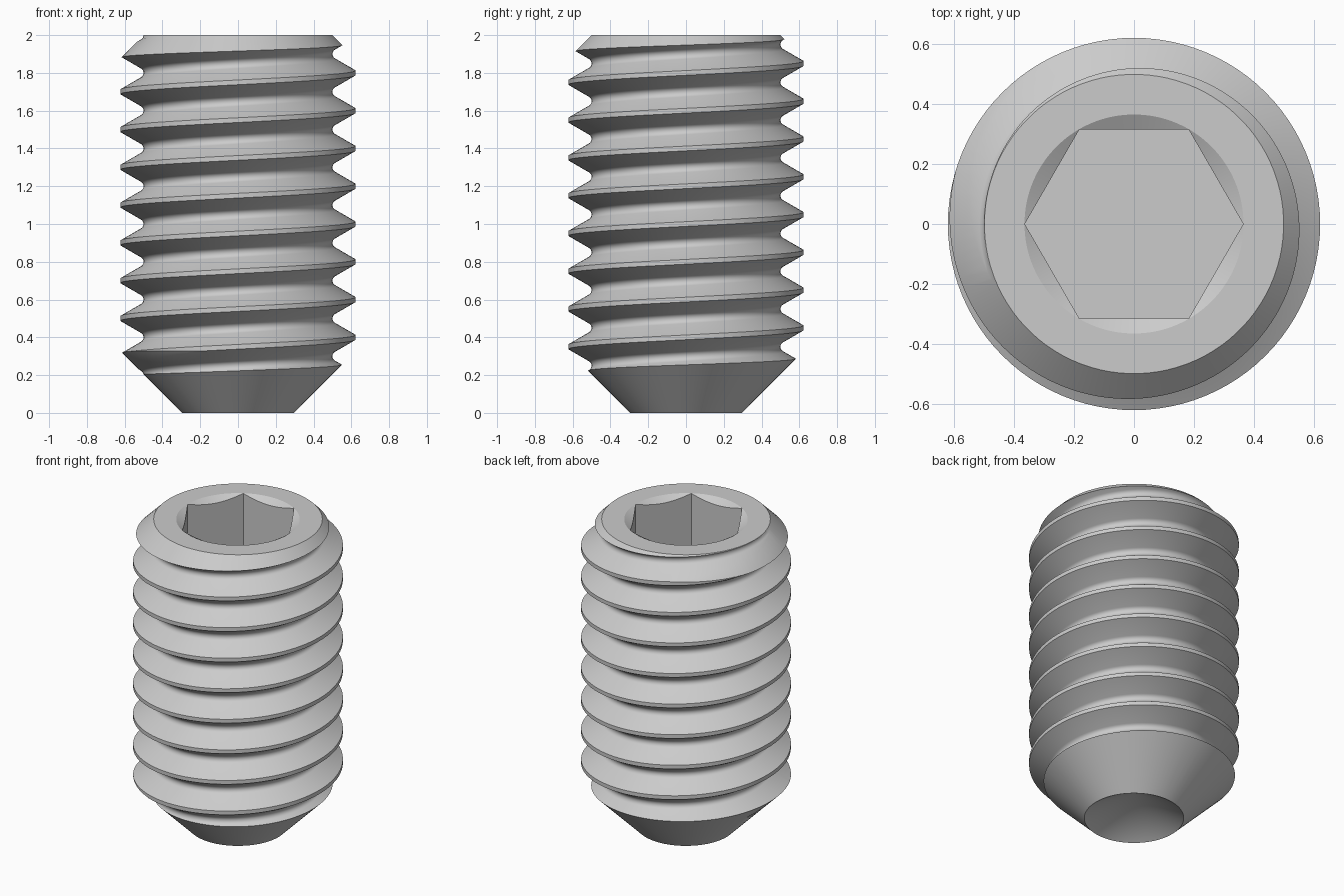
import bpy, bmesh
from math import pi, sin, cos, radians, sqrt

if "Cube" in bpy.data.objects:
    bpy.data.objects.remove(bpy.data.objects["Cube"])

N = 96            # steps per turn
PITCH = 0.2
R_MAJOR = 0.622


def make_object(name, bm):
    bmesh.ops.recalc_face_normals(bm, faces=bm.faces)
    mesh = bpy.data.meshes.new(name)
    bm.to_mesh(mesh)
    bm.free()
    obj = bpy.data.objects.new(name, mesh)
    bpy.context.collection.objects.link(obj)
    return obj


def lathe(name, profile, sides, phase=0.0):
    """Closed solid of revolution; first and last points lie on the axis."""
    bm = bmesh.new()
    low = bm.verts.new((0, 0, profile[0][1]))
    high = bm.verts.new((0, 0, profile[-1][1]))
    rings = [[bm.verts.new((r * cos(phase + 2 * pi * i / sides),
                            r * sin(phase + 2 * pi * i / sides), z))
              for i in range(sides)] for r, z in profile[1:-1]]
    for i in range(sides):
        j = (i + 1) % sides
        bm.faces.new((low, rings[0][j], rings[0][i]))
        bm.faces.new((high, rings[-1][i], rings[-1][j]))
        for a, b in zip(rings, rings[1:]):
            bm.faces.new((a[i], a[j], b[j], b[i]))
    return make_object(name, bm)


def helical_rod(name, first, last):
    """Solid threaded rod: one pitch profile swept along a right-hand helix."""
    half = PITCH / 16
    rho = 0.03
    centre = R_MAJOR + sqrt(3) * (half - PITCH / 2) + 2 * rho
    profile = [(-half, R_MAJOR), (half, R_MAJOR)]
    for k in range(9):
        a = radians(-60 + 15 * k)
        profile.append((PITCH / 2 + rho * sin(a), centre - rho * cos(a)))
    count = (last - first) * N
    bm = bmesh.new()
    grid = []
    for i in range(count + N + 1):
        t = 2 * pi * (i % N) / N
        z = PITCH * (first + i / N)
        # the last turn only closes the top of the previous one
        pts = profile if i <= count else profile[:1]
        grid.append([bm.verts.new((r * cos(t), r * sin(t), z + u)) for u, r in pts])
    for i in range(count):
        a = grid[i] + [grid[i + N][0]]
        b = grid[i + 1] + [grid[i + 1 + N][0]]
        for p in range(len(profile)):
            bm.faces.new((a[p], b[p], b[p + 1], a[p + 1]))
    # fan caps, outside the finished length
    bottom = bm.verts.new((0, 0, PITCH * (first + 0.5)))
    top = bm.verts.new((0, 0, PITCH * (last + 0.5)))
    middle = PITCH * (first + last) / 2
    for e in [e for e in bm.edges if e.is_boundary]:
        tip = bottom if e.verts[0].co.z < middle else top
        bm.faces.new((e.verts[0], e.verts[1], tip))
    return make_object(name, bm)


def boolean(obj, tool, operation):
    mod = obj.modifiers.new(operation.lower(), 'BOOLEAN')
    mod.operation = operation
    mod.solver = 'EXACT'
    mod.object = tool
    tool.hide_render = True
    bpy.context.view_layer.objects.active = obj
    bpy.ops.object.modifier_apply(modifier=mod.name)
    bpy.data.objects.remove(tool, do_unlink=True)


# threaded body
screw = helical_rod("threaded_screw", -3, 12)

# outer limits: cupped tip, chamfered ends, countersunk socket mouth
envelope = lathe("end_shape", [(0, 0.168), (0.295, 0), (0.795, 0.5), (0.795, 1.705),
                               (0.5, 2), (0.366, 2), (0, 1.789)], N, pi / N)
boolean(screw, envelope, 'INTERSECT')

# hexagonal drive socket
socket = lathe("socket_cutter", [(0, 1.25), (0.365, 1.25), (0.365, 2.2), (0, 2.2)], 6)
boolean(screw, socket, 'DIFFERENCE')

# smooth flanks with crisp crests
bpy.ops.object.select_all(action='DESELECT')
screw.select_set(True)
bpy.context.view_layer.objects.active = screw
bpy.ops.object.shade_smooth_by_angle(angle=radians(25))
